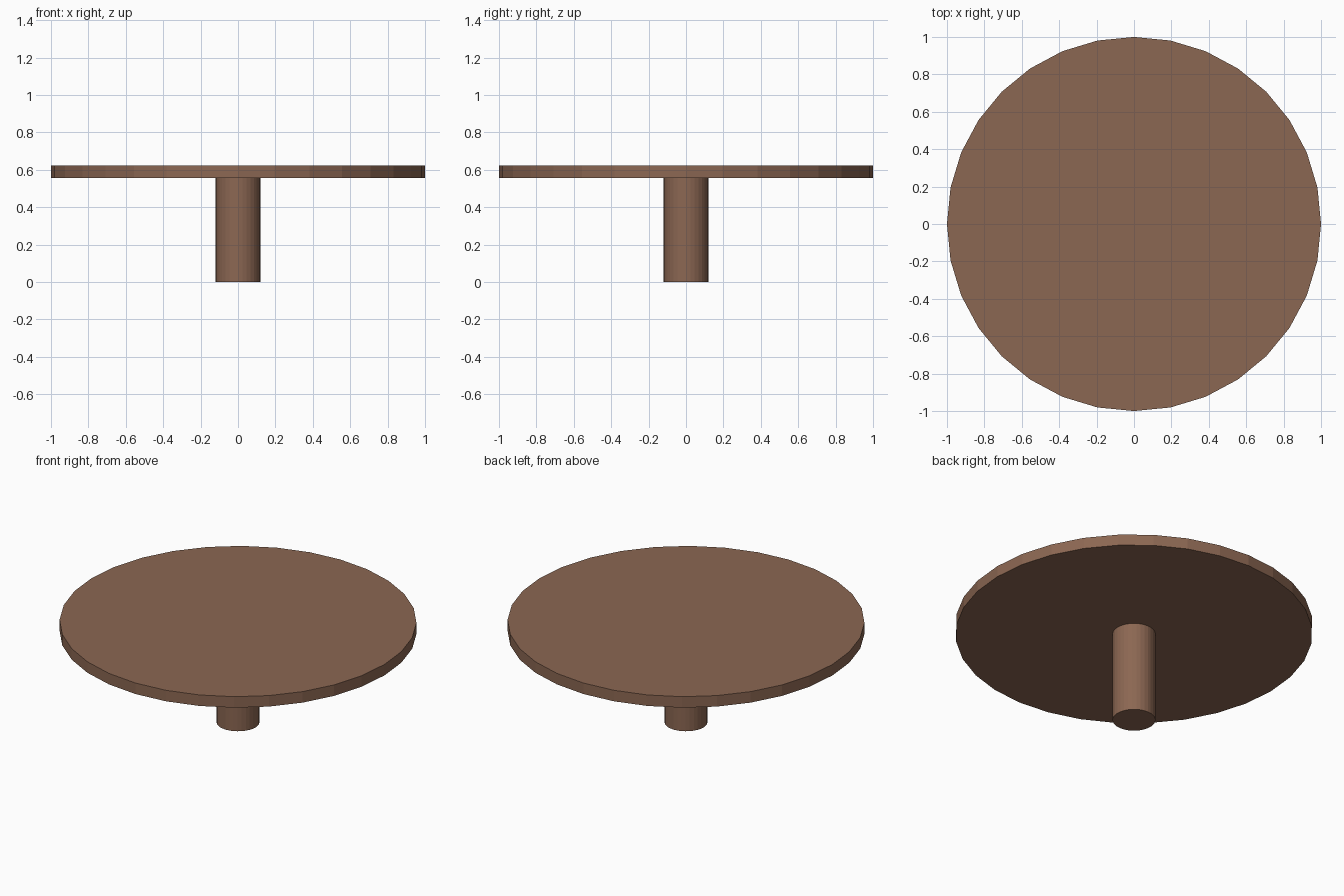
import bpy

if "Cube" in bpy.data.objects:
    bpy.data.objects.remove(bpy.data.objects["Cube"])

# Single brown wood colour
wood = bpy.data.materials.new("brown_wood")
wood.diffuse_color = (0.26, 0.135, 0.085, 1.0)
wood.use_nodes = True
wood.node_tree.nodes["Principled BSDF"].inputs["Base Color"].default_value = wood.diffuse_color


def cylinder(name, radius, z0, z1, sides=32):
    bpy.ops.mesh.primitive_cylinder_add(
        vertices=sides, radius=radius, depth=z1 - z0,
        location=(0, 0, (z0 + z1) / 2))
    ob = bpy.context.object
    ob.name = name
    ob.data.materials.append(wood)
    return ob


# Round top and its central pedestal
cylinder("table_top", 1.0, 0.556, 0.624)
cylinder("pedestal", 0.12, 0.0, 0.556)
